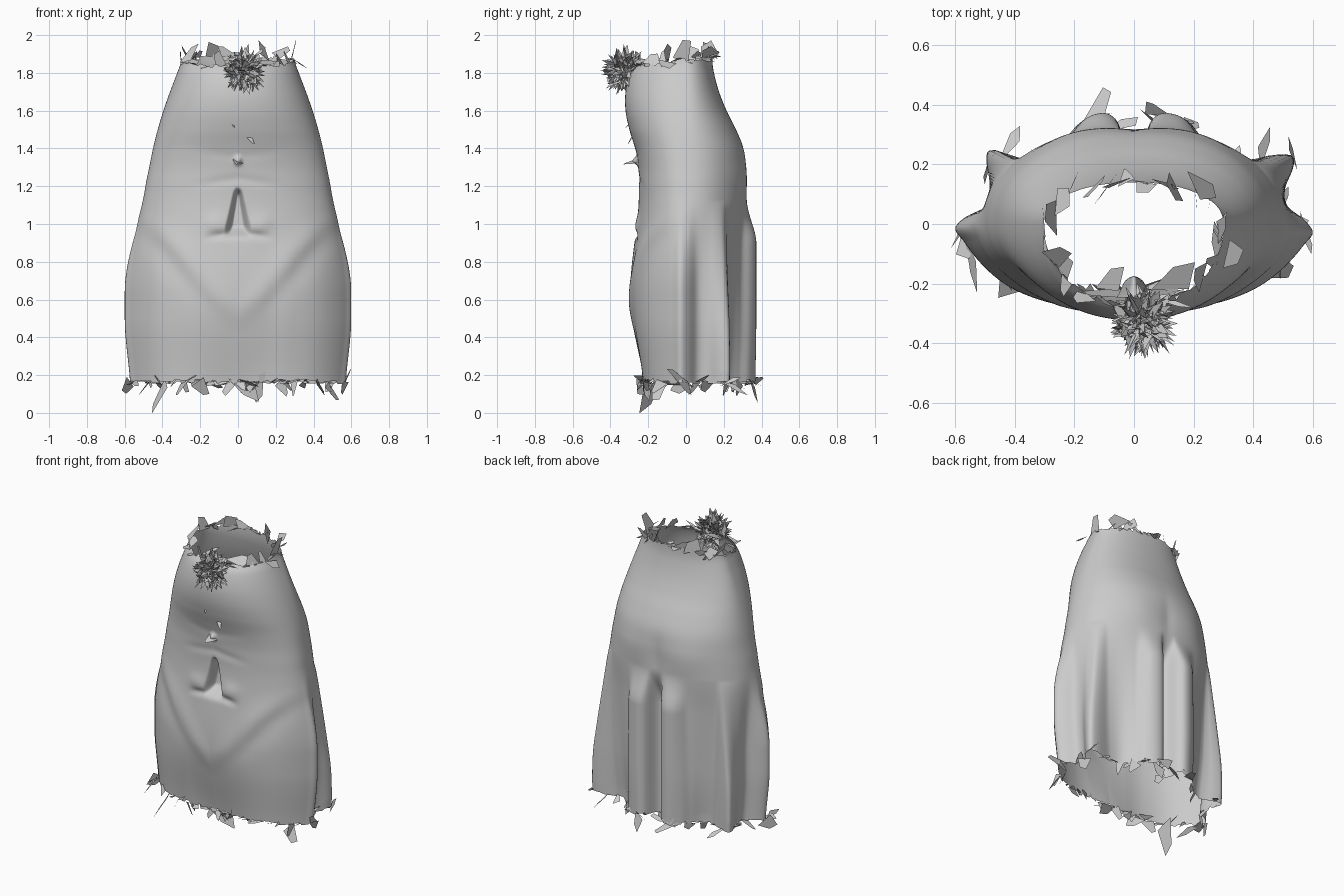
import bpy, random
from math import sin, cos, pi, atan2, hypot, exp
from mathutils import Vector

if "Cube" in bpy.data.objects:
    bpy.data.objects.remove(bpy.data.objects["Cube"])

rng = random.Random(7)

# Body silhouette by height: z, half width, front depth, back depth
BODY = [(0.10, .52, .25, .315), (0.90, .515, .25, .315), (1.07, .508, .25, .322), (1.20, .49, .25, .32),
        (1.30, .47, .253, .318), (1.40, .45, .27, .305), (1.50, .425, .30, .265), (1.60, .395, .32, .215),
        (1.70, .36, .32, .175), (1.80, .322, .295, .148), (1.86, .302, .25, .14), (1.95, .297, .23, .14)]
# Skirt outline seen from above, counter-clockwise
HEM = [(.60, -.03), (.575, .01), (.515, .06), (.51, .12), (.555, .20), (.545, .24), (.46, .235), (.39, .215),
       (.30, .23), (.235, .285), (.19, .34), (.11, .372), (.06, .35), (.03, .28), (0, .255), (-.03, .28),
       (-.06, .35), (-.11, .372), (-.19, .335), (-.235, .285), (-.30, .23), (-.38, .215), (-.45, .25),
       (-.51, .25), (-.485, .13), (-.495, .06), (-.57, .02), (-.60, -.015), (-.57, -.06),
       (-.45, -.19), (-.30, -.26), (-.15, -.285), (0, -.295), (.15, -.285), (.30, -.26), (.45, -.19), (.57, -.07)]
POLAR = sorted((atan2(y, x) % (2 * pi), hypot(x, y)) for x, y in HEM)


def sstep(a, b, x):
    t = min(1, max(0, (x - a) / (b - a)))
    return t * t * (3 - 2 * t)


def gauss(x, c, w):
    return exp(-((x - c) / w) ** 2)


def hermite(pts, x):
    # smooth curve through (x, value) points
    i = max(1, min(len(pts) - 3, next((k for k in range(len(pts)) if pts[k][0] > x), len(pts)) - 1))
    p0, p1, p2, p3 = pts[i - 1:i + 3]
    h = p2[0] - p1[0]
    t = min(1, max(0, (x - p1[0]) / h))
    m1 = (p2[1] - p0[1]) / (p2[0] - p0[0]) * h
    m2 = (p3[1] - p1[1]) / (p3[0] - p1[0]) * h
    return ((2*t**3 - 3*t*t + 1) * p1[1] + (t**3 - 2*t*t + t) * m1
            + (3*t*t - 2*t**3) * p2[1] + (t**3 - t*t) * m2)


RING = ([(a - 2 * pi, r) for a, r in POLAR[-3:]] + POLAR + [(a + 2 * pi, r) for a, r in POLAR[:3]])
BODY = [(-.1,) + BODY[0][1:]] + BODY + [(2.2,) + BODY[-1][1:]]
TABLE = [[(b[0], b[k]) for b in BODY] for k in (1, 2, 3)]


def section(z):
    return [hermite(t, z) for t in TABLE]


def cloth_point(a, z, hem_r, dims):
    w, f, b = dims
    ca, sa = cos(a), sin(a)
    d = b if sa > 0 else f
    n = 2.15
    r_body = ((abs(ca) / w) ** n + (abs(sa) / d) ** n) ** (-1 / n)
    # skirt flares below the hips, the front panel falls back to the hem
    front = max(0, -sa)
    flare = 1 - .05 * sstep(.5, .1, z) * abs(ca) - .31 * sstep(.62, .0, z) * front ** 2
    corner = sstep(.12, .34, sa) * sstep(.92, .75, sa)
    middle = sstep(.75, .92, sa)
    s = (sstep(1.17, .64, z) * (1 - corner - middle) + sstep(1.14, .9, z) * middle
         + min(1, max(0, (1.12 - z) / .9)) ** .9 * corner)
    r = r_body + (hem_r * flare - r_body) * s
    x = r * ca
    ax = abs(x)
    if sa > 0:
        # rounded seat
        r += .012 * gauss(ax, .19, .13) * gauss(z, 1.24, .12)
        r -= .006 * gauss(x, 0, .05) * gauss(z, 1.22, .15)
    else:
        # hanging V drape
        r += .013 * gauss(ax, (z - .48) * .78, .09) * sstep(.4, .65, z) * sstep(1.08, .85, z)
        r -= .008 * gauss(ax, .13 + (z - .5) * .78, .08) * sstep(.5, .75, z) * sstep(1.05, .85, z)
        # keyhole fold and its lower lip
        hw = .008 + .05 * (1.19 - z) / .22
        if .9 < z < 1.2:
            r -= .075 * sstep(hw + .014, hw - .014, ax) * sstep(.93, .99, z) * sstep(1.195, 1.15, z)
        r -= .014 * gauss(z, .945 - .15 * max(0, ax - .08), .02) * sstep(.2, .1, ax)
        r += .012 * gauss(z, 1.0, .05) * gauss(ax, .12, .06)
        # stretched wrinkles beside the navel
        r -= .005 * gauss(z, 1.24 - .15 * ax, .025) * sstep(.3, .1, ax)
        r -= .003 * gauss(z, 1.36 + .1 * ax, .03) * sstep(.28, .08, ax)
        r += .03 * gauss(z, 1.335, .018) * gauss(x, 0, .018)
    return Vector((r * ca, r * sa, z))


def make(name, verts, faces, smooth=False):
    me = bpy.data.meshes.new(name)
    me.from_pydata([tuple(v) for v in verts], [], faces)
    me.validate()
    if smooth:
        me.shade_smooth()
    ob = bpy.data.objects.new(name, me)
    bpy.context.collection.objects.link(ob)
    return ob


# Skirt cloth: one open surface from hem to waist
NA, NZ = 320, 150
hem_r = [hermite(RING, 2 * pi * i / NA) for i in range(NA)]
jag = [rng.uniform(-.012, .012) for _ in range(NA // 4 + 1)]
verts, faces = [], []
for j in range(NZ + 1):
    v = j / NZ
    for i in range(NA):
        a = 2 * pi * i / NA
        lo = .165 + jag[i // 4]
        hi = 1.868 + .032 * sin(a) + jag[(i // 4 * 7) % (NA // 4)]
        z = lo + (hi - lo) * v
        verts.append(cloth_point(a, z, hem_r[i], section(z)))
for j in range(NZ):
    for i in range(NA):
        k = (i + 1) % NA
        faces.append((j * NA + i, j * NA + k, (j + 1) * NA + k, (j + 1) * NA + i))
make("skirt_cloth", verts, faces, True)


def shard(vs, fs, base, tip, w, square=.5):
    # torn flap: wide at the base, narrower at the tip, slightly twisted
    base, tip = Vector(base), Vector(tip)
    d = tip - base
    tan = Vector((-base.y, base.x, 0)).normalized()
    side = (tan + Vector([rng.uniform(-.45, .45) for _ in range(3)])).normalized() * w / 2
    n = len(vs)
    vs += [base - side, base + side, tip + side * square, tip - side * square * .5 - d * .15]
    fs += [(n, n + 1, n + 2), (n, n + 2, n + 3)]


def torn_edge(name, count, z0, tilt, down, out, big):
    vs, fs = [], []
    for c in range(count):
        a = 2 * pi * (c + rng.uniform(-.3, .3)) / count
        z = z0 + tilt * sin(a)
        p = cloth_point(a, z, hermite(RING, a % (2 * pi)), section(z))
        radial = Vector((cos(a), sin(a), 0))
        tan = Vector((-sin(a), cos(a), 0))
        d = (radial * rng.uniform(*out) + tan * rng.uniform(-.06, .06)
             + Vector((0, 0, rng.uniform(*down))))
        shard(vs, fs, p, p + d, rng.uniform(.05, .12), rng.uniform(.1, 1))
    for b, t, w in big:
        shard(vs, fs, b, t, w, .7)
    make(name, vs, fs)


# Torn hem and torn waist
torn_edge("torn_hem", 48, .165, 0, (-.085, .05), (-.03, .05), [
    ((-.38, -.17, .16), (-.46, -.21, .015), .12), ((.02, -.21, .16), (.06, -.21, .075), .16),
    ((.47, -.14, .15), (.53, -.17, .06), .09), ((.56, .0, .15), (.60, -.10, .24), .09),
    ((-.55, -.08, .17), (-.54, -.20, .14), .10), ((-.42, .24, .16), (-.39, .33, .12), .11),
    ((-.14, .34, .16), (-.08, .46, .13), .07), ((.42, .22, .16), (.46, .30, .10), .08),
    ((.1, .35, .16), (.12, .37, .07), .09), ((-.28, -.2, .17), (-.22, -.25, .2), .09)])
torn_edge("torn_waist", 26, 1.862, .03, (-.02, .08), (-.05, .05), [
    ((-.26, .02, 1.87), (-.30, .05, 1.94), .12), ((.28, -.03, 1.86), (.31, .0, 1.985), .09),
    ((-.28, -.12, 1.86), (-.23, -.08, 1.95), .08), ((.12, -.22, 1.84), (.16, -.13, 1.87), .13),
    ((.2, .13, 1.89), (.28, .10, 1.93), .11), ((-.22, .10, 1.88), (-.19, .17, 1.92), .10),
    ((.31, -.1, 1.86), (.36, -.12, 1.83), .10), ((-.09, -.22, 1.84), (-.06, -.14, 1.87), .08)])

# Spiky rosette at the front of the waist
vs, fs = [], []
centre = Vector((.03, -.325, 1.81))
for c in range(240):
    d = Vector([rng.gauss(0, 1) for _ in range(3)]).normalized()
    p = centre + d * rng.uniform(.02, .085)
    tip = centre + d * rng.uniform(.08, .125) + Vector([rng.uniform(-.025, .025) for _ in range(3)])
    side = d.cross(Vector([rng.gauss(0, 1) for _ in range(3)])).normalized() * rng.uniform(.014, .036)
    n = len(vs)
    vs += [p - side, p + side, tip, p + d.cross(side) * .8]
    fs += [(n, n + 1, n + 2), (n + 1, n + 3, n + 2)]
make("spiky_rosette", vs, fs)

# Loose scraps down the front
vs, fs = [], []
for b, t, w in [((.0, -.255, 1.335), (-.02, -.33, 1.32), .07), ((.06, -.285, 1.46), (.085, -.31, 1.42), .03),
                ((-.03, -.30, 1.53), (-.02, -.32, 1.51), .02)]:
    shard(vs, fs, b, t, w, .3)
make("front_scraps", vs, fs)
